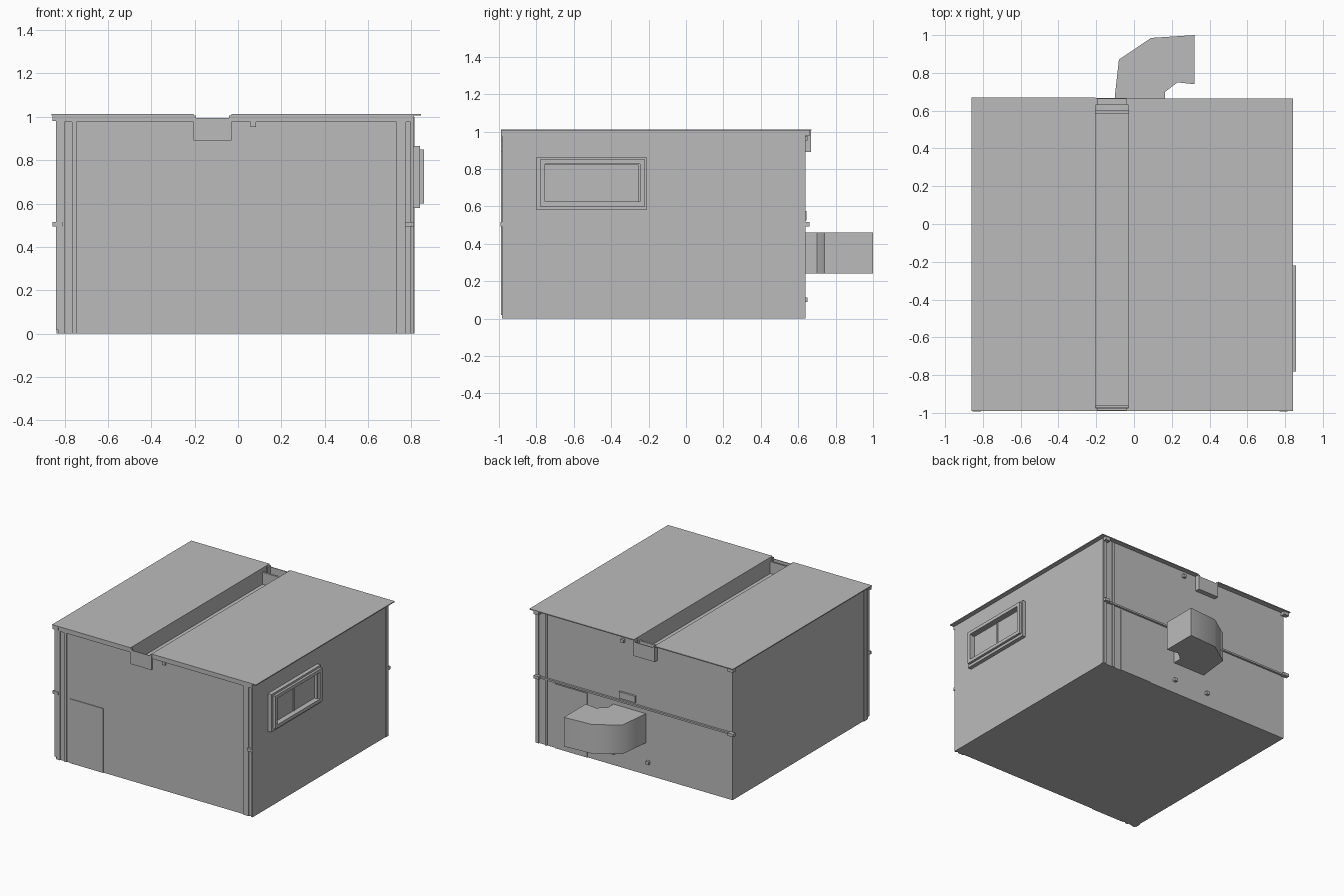
import bpy, bmesh
from mathutils import Vector

cube = bpy.data.objects.get("Cube")
if cube:
    bpy.data.objects.remove(cube)

grey = bpy.data.materials.new("light grey")
grey.use_nodes = True
grey.diffuse_color = (0.5, 0.5, 0.5, 1)
grey.node_tree.nodes["Principled BSDF"].inputs["Base Color"].default_value = (0.5, 0.5, 0.5, 1)


def finish(name, bm):
    bmesh.ops.recalc_face_normals(bm, faces=bm.faces)
    mesh = bpy.data.meshes.new(name)
    bm.to_mesh(mesh)
    bm.free()
    mesh.materials.append(grey)
    obj = bpy.data.objects.new(name, mesh)
    bpy.context.collection.objects.link(obj)
    return obj


def add_box(bm, x, y, z):
    verts = bmesh.ops.create_cube(bm, size=1)["verts"]
    for v in verts:
        v.co = Vector([a[0] if c < 0 else a[1] for c, a in zip(v.co, (x, y, z))])


def box(name, x, y, z):
    bm = bmesh.new()
    add_box(bm, x, y, z)
    return finish(name, bm)


def prism(name, points, direction):
    bm = bmesh.new()
    face = bm.faces.new([bm.verts.new(p) for p in points])
    ext = bmesh.ops.extrude_face_region(bm, geom=[face])
    moved = [g for g in ext["geom"] if isinstance(g, bmesh.types.BMVert)]
    bmesh.ops.translate(bm, verts=moved, vec=direction)
    return finish(name, bm)


def window_ring(name, x, y, z, w):
    bm = bmesh.new()
    for zz in ((z[0], z[0] + w), (z[1] - w, z[1])):
        add_box(bm, x, y, zz)
    for yy in ((y[0], y[0] + w), (y[1] - w, y[1])):
        add_box(bm, x, yy, (z[0] + w, z[1] - w))
    return finish(name, bm)


L, R = -0.83, 0.81            # side walls
F, B = -0.975, 0.63           # front and back walls
C0, C1 = -0.205, -0.03        # roof channel
GUTTER = 0.89

# Main shell, with the drainage channel in its cross-section
section = [(L, 0), (R, 0), (R, 1.005), (C1, 1.005), (C1, GUTTER),
           (C0, GUTTER), (C0, 1.005), (L, 1.005)]
prism("shell", [(x, F, z) for x, z in section], (0, B - F, 0))

# Thin overhanging roof sheets
box("roof_sheet_right", (-0.86, C0), (-0.99, 0.67), (1.005, 1.012))
box("roof_sheet_left", (C1, 0.843), (-0.99, 0.665), (1.005, 1.012))

# Channel end walls and outlet boxes
for side, y_end, outer in (("front", (-0.972, -0.962), (F, -0.99)),
                           ("back", (0.585, 0.6), (B, 0.667))):
    box(side + "_channel_end", (C0, C1), y_end, (GUTTER, 0.98))
    lo, hi = min(outer), max(outer)
    bm = bmesh.new()
    for x in ((C0, C0 + 0.012), (C1 - 0.012, C1)):
        add_box(bm, x, (lo, hi), (GUTTER, 1.005))
    add_box(bm, (C0, C1), (lo, hi), (GUTTER, GUTTER + 0.012))
    face = (lo, lo + 0.006) if side == "front" else (hi - 0.006, hi)
    add_box(bm, (C0, C1), face, (GUTTER, 0.995))
    finish(side + "_outlet", bm)

# Front corner trims and head beam
for i, x in enumerate(((L, -0.80), (-0.765, -0.745), (0.73, 0.775), (0.795, R))):
    box("front_trim_%d" % i, x, (-0.983, F), (0, 0.98))
for i, x in enumerate(((L, C0), (C1, R))):
    box("front_head_beam_%d" % i, x, (-0.986, F), (0.975, 1.005))
box("corner_post", (-0.84, -0.81), (-0.988, -0.965), (0.02, 1.0))
box("side_trim", (-0.836, L), (F, -0.93), (0, 1.0))

# Back corner trims
for i, x in enumerate(((0.715, 0.73), (0.785, R))):
    box("back_trim_%d" % i, x, (B, 0.638), (0, 1.0))
box("back_corner_strip", (R, 0.814), (0.605, 0.635), (0, 1.0))

# Doors as thin plates
box("front_door", (-0.72, -0.44), (-0.98, F), (0.0, 0.485))
box("back_door", (0.38, 0.65), (B, 0.636), (0.0, 0.485))
box("back_vent_plate", (-0.025, 0.11), (B, 0.645), (0.525, 0.575))

# Horizontal pipe rail with end couplings
box("back_rail", (-0.83, 0.80), (B, 0.645), (0.497, 0.51))
for i, x in enumerate(((-0.855, -0.81), (0.77, 0.812))):
    box("rail_coupling_%d" % i, x, (B, 0.66), (0.493, 0.515))
    box("front_coupling_%d" % i, x, (-0.992, F), (0.493, 0.515))
    box("back_roof_bracket_%d" % i, x, (B, 0.662), (0.98, 1.005))
    box("front_roof_bracket_%d" % i, x, (-0.99, F), (0.98, 1.005))
for i, (x, y, z) in enumerate(((0.08, 0.64, 0.965), (0.07, -0.98, 0.965),
                               (0.16, 0.64, 0.1), (-0.13, 0.64, 0.1))):
    box("knob_%d" % i, (x - 0.012, x + 0.012), (y - 0.01, y + 0.01), (z - 0.012, z + 0.012))

# Side window
window_ring("window_outer_frame", (R, 0.84), (-0.80, -0.21), (0.58, 0.865), 0.045)
window_ring("window_inner_frame", (0.838, 0.858), (-0.78, -0.22), (0.60, 0.85), 0.025)
box("window_pane", (R, 0.818), (-0.76, -0.24), (0.62, 0.83))
box("window_mullion", (0.815, 0.824), (-0.51, -0.50), (0.62, 0.83))

# Elbow duct on the back wall
bend = [(-0.105, B), (-0.10, 0.69), (-0.08, 0.87), (0.09, 0.985), (0.32, 1.0),
        (0.32, 0.74), (0.23, 0.75), (0.165, 0.70), (0.165, B)]
duct = prism("elbow_duct", [(x, y, 0.24) for x, y in bend], (0, 0, 0.22))
bpy.ops.object.select_all(action="DESELECT")
duct.select_set(True)
bpy.context.view_layer.objects.active = duct
bpy.ops.object.shade_smooth_by_angle(angle=0.9)
